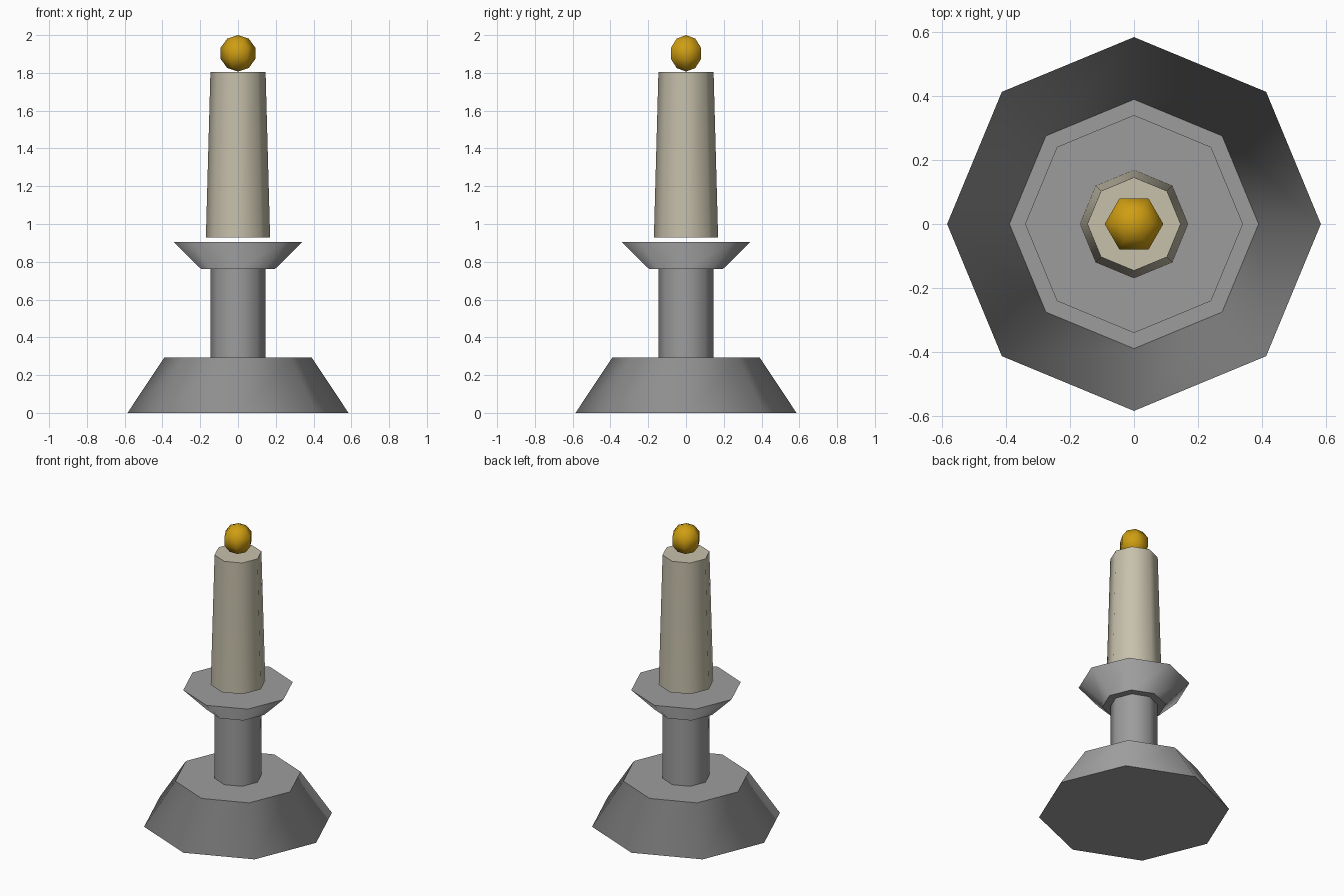
import bpy, bmesh
from math import sin, cos, pi
from mathutils import Vector

if "Cube" in bpy.data.objects:
    bpy.data.objects.remove(bpy.data.objects["Cube"])


def material(name, rgb):
    m = bpy.data.materials.new(name)
    m.diffuse_color = (*rgb, 1)
    m.use_nodes = True
    m.node_tree.nodes["Principled BSDF"].inputs["Base Color"].default_value = m.diffuse_color
    return m


def lathe(name, profile, sides=8, mat=None):
    """Revolve (radius, z) points from bottom to top; radius 0 makes a pole,
    an open end gets a flat cap. Walls are smooth, caps stay flat."""
    bm = bmesh.new()
    rings = []
    for r, z in profile:
        n = sides if r > 0 else 1
        rings.append([bm.verts.new((r * cos(2 * pi * i / sides),
                                    r * sin(2 * pi * i / sides), z))
                      for i in range(n)])
    for lo, hi in zip(rings, rings[1:]):
        for i in range(sides):
            j = (i + 1) % sides
            quad = [lo[i % len(lo)], lo[j % len(lo)],
                    hi[j % len(hi)], hi[i % len(hi)]]
            bm.faces.new(list(dict.fromkeys(quad))).smooth = True
    capped = len(rings[0]) > 1
    if capped:
        bm.faces.new(rings[0][::-1])
        bm.faces.new(rings[-1])
    bm.normal_update()
    mesh = bpy.data.meshes.new(name)
    bm.to_mesh(mesh)
    bm.free()
    if capped:
        # Shade the tapered walls like a straight cylinder
        normals = [Vector((0, 0, 0)) for _ in mesh.loops]
        for face in mesh.polygons:
            if face.use_smooth:
                for k in face.loop_indices:
                    co = mesh.vertices[mesh.loops[k].vertex_index].co
                    normals[k] = Vector((co.x, co.y, 0)).normalized()
        mesh.normals_split_custom_set(normals)
    if mat:
        mesh.materials.append(mat)
    obj = bpy.data.objects.new(name, mesh)
    bpy.context.collection.objects.link(obj)
    return obj


pewter = material("pewter", (0.335, 0.335, 0.335))
wax = material("wax", (0.57, 0.53, 0.41))
gold = material("flame_gold", (0.62, 0.34, 0.006))

# Holder: flared foot, stem and drip cup
lathe("base", [(0.585, 0), (0.39, 0.293)], mat=pewter)
lathe("stem", [(0.146, 0.293), (0.146, 0.761)], mat=pewter)
lathe("drip_cup", [(0.195, 0.761), (0.341, 0.905)], mat=pewter)

# Tapered candle, just clear of the cup
lathe("candle", [(0.17, 0.928), (0.146, 1.805)], mat=wax)

# Flame: low-poly sphere, six sides and five bands
R = 0.0965
lathe("flame",
      [(R * sin(pi * k / 5) if 0 < k < 5 else 0, 2 - R - R * cos(pi * k / 5))
       for k in range(6)], sides=6, mat=gold)
